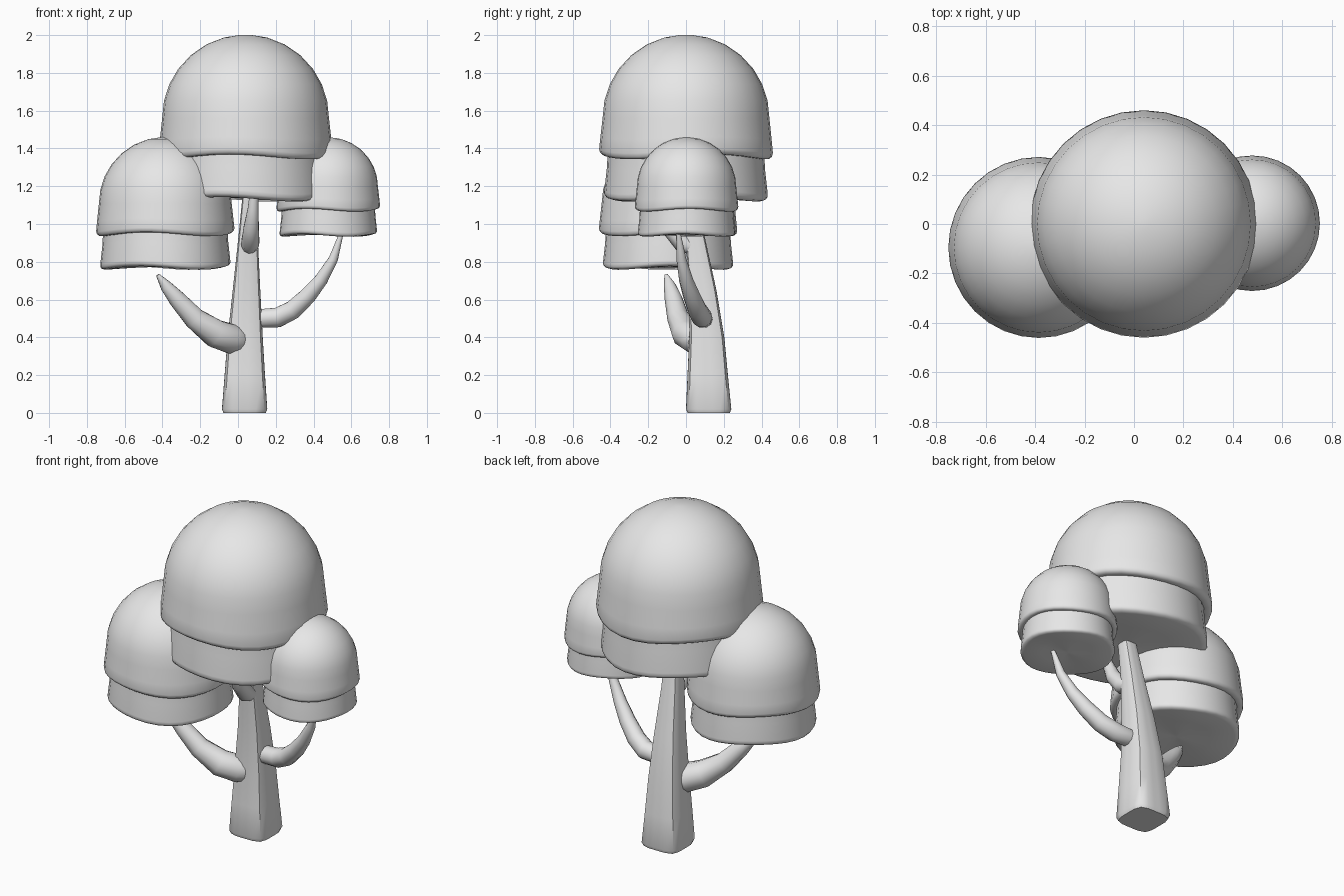
import bpy, bmesh, math
from mathutils import Vector

cube = bpy.data.objects.get("Cube")
if cube:
    bpy.data.objects.remove(cube, do_unlink=True)

grey = bpy.data.materials.new("plain_grey")
grey.use_nodes = True
grey.diffuse_color = (0.8, 0.8, 0.8, 1)
grey.node_tree.nodes["Principled BSDF"].inputs["Base Color"].default_value = (0.8, 0.8, 0.8, 1)


def skin(name, rings, angle=50):
    """Bridge equal-sized rings and close both ends with a fan."""
    bm = bmesh.new()
    loops = [[bm.verts.new(p) for p in ring] for ring in rings]
    n = len(loops[0])
    for a, b in zip(loops, loops[1:]):
        for i in range(n):
            j = (i + 1) % n
            bm.faces.new((a[i], a[j], b[j], b[i]))
    for loop in (loops[0], loops[-1]):
        tip = bm.verts.new(sum((v.co for v in loop), Vector()) / n)
        for i in range(n):
            bm.faces.new((loop[i], loop[(i + 1) % n], tip))
    bmesh.ops.recalc_face_normals(bm, faces=bm.faces)
    mesh = bpy.data.meshes.new(name)
    bm.to_mesh(mesh)
    bm.free()
    mesh.materials.append(grey)
    obj = bpy.data.objects.new(name, mesh)
    bpy.context.collection.objects.link(obj)
    bpy.ops.object.select_all(action='DESELECT')
    obj.select_set(True)
    bpy.context.view_layer.objects.active = obj
    bpy.ops.object.shade_smooth_by_angle(angle=math.radians(angle))
    return obj


def lathe(name, profile, centre, size, phase, sides=32):
    """Turn a profile round z, with a gently wavy lower edge."""
    rings = []
    for r, z in profile:
        ring = []
        for i in range(sides):
            a = math.tau * i / sides
            wave = 0.03 * math.sin(3 * a + phase) * max(0, min(1, 1 - z / 0.4)) * r
            ring.append(Vector(centre) + size * Vector((r * math.cos(a), r * math.sin(a), z + wave)))
        rings.append(ring)
    return skin(name, rings)


def rounded_section(sides, power):
    pts = []
    for i in range(sides):
        a = math.tau * (i + 0.5) / sides
        c, s = math.cos(a), math.sin(a)
        k = (abs(c) ** power + abs(s) ** power) ** (-1 / power)
        pts.append((c * k, s * k))
    return pts


def branch(name, stations):
    """Sweep a tapering round section along a path of x, y, z, radius."""
    pts = [Vector(s[:3]) for s in stations]
    rings = []
    for i, p in enumerate(pts):
        t = (pts[min(i + 1, len(pts) - 1)] - pts[max(i - 1, 0)]).normalized()
        side = t.cross(Vector((0, 1, 0))).normalized()
        up = side.cross(t)
        r = stations[i][3]
        rings.append([p + r * (u * side + v * up) for u, v in rounded_section(10, 2)])
    return skin(name, rings)


# Trunk: rounded square section, tapering and leaning forward
section = rounded_section(20, 5)
trunk = [(0.035, 0.12, 0, 0.112), (0.035, 0.12, 0.02, 0.12), (0.036, 0.115, 0.2, 0.107),
         (0.038, 0.11, 0.4, 0.093), (0.045, 0.088, 0.65, 0.073),
         (0.053, 0.05, 0.92, 0.052), (0.065, 0.015, 1.16, 0.04)]
skin("trunk", [[Vector((x + r * u, y + r * v, z)) for u, v in section] for x, y, z, r in trunk])

# Branches
branch("right_branch", [(0.01, 0.07, 0.38, 0.065), (-0.03, 0.05, 0.39, 0.082),
                        (-0.12, 0.0, 0.42, 0.078), (-0.23, -0.04, 0.5, 0.06),
                        (-0.32, -0.065, 0.6, 0.048), (-0.38, -0.085, 0.67, 0.033),
                        (-0.425, -0.105, 0.73, 0.01)])
branch("left_branch", [(0.08, 0.1, 0.5, 0.042), (0.12, 0.09, 0.5, 0.052),
                       (0.21, 0.085, 0.505, 0.055), (0.29, 0.06, 0.545, 0.052),
                       (0.37, 0.03, 0.62, 0.046), (0.44, 0.0, 0.705, 0.037),
                       (0.505, -0.025, 0.815, 0.026), (0.547, -0.04, 0.95, 0.012)])
branch("front_branch", [(0.06, 0.05, 0.87, 0.04), (0.065, -0.02, 0.9, 0.05),
                        (0.07, -0.09, 0.98, 0.042), (0.08, -0.13, 1.08, 0.03),
                        (0.085, -0.15, 1.18, 0.022)])

# Foliage: a dome with a rounded lip over a shorter, narrower skirt
arc = [math.radians(d) for d in (87, 75, 62, 49, 36, 24, 12, 0)]
dome = [(0.96 * math.cos(a), 0.43 + 0.96 * math.sin(a)) for a in arc]
dome += [(0.985, 0.2), (1.0, 0.05), (0.99, 0.01), (0.96, -0.015), (0.9, -0.015), (0.8, 0.04)]
skirt = [(0.8, 0.06), (0.9, 0.04), (0.91, -0.15), (0.94, -0.42), (0.94, -0.46),
         (0.92, -0.49), (0.87, -0.505), (0.5, -0.49), (0.1, -0.485)]
for name, centre, size, phase in (("top", (0.04, 0, 1.363), 0.46, 0.6),
                                  ("right", (-0.385, -0.095, 0.952), 0.366, 0.9),
                                  ("left", (0.478, 0.003, 1.078), 0.274, 1.4)):
    lathe(name + "_foliage_dome", dome, centre, size, phase)
    lathe(name + "_foliage_skirt", skirt, centre, size, phase + 0.4)
